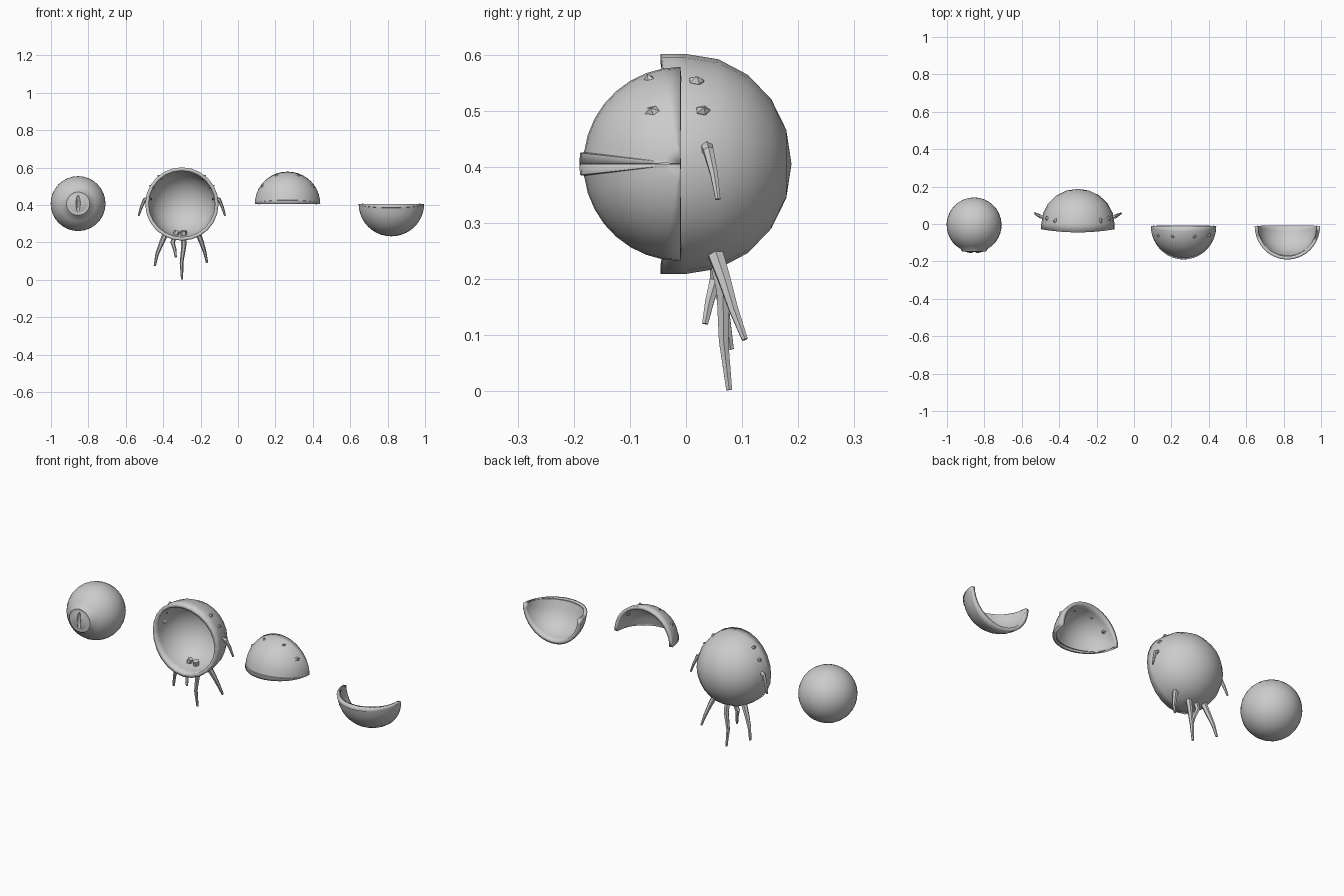
import bpy, bmesh
from math import sin, cos, pi, radians, sqrt
from mathutils import Vector, Matrix

if "Cube" in bpy.data.objects:
    bpy.data.objects.remove(bpy.data.objects["Cube"])


def finish(bm, name, loc, angle=35):
    me = bpy.data.meshes.new(name)
    bm.to_mesh(me)
    bm.free()
    ob = bpy.data.objects.new(name, me)
    ob.location = loc
    bpy.context.collection.objects.link(ob)
    bpy.ops.object.select_all(action='DESELECT')
    bpy.context.view_layer.objects.active = ob
    ob.select_set(True)
    if angle:
        bpy.ops.object.shade_smooth_by_angle(angle=radians(angle))
    return ob


def grid(rows, closed):
    """Skin rows of points; closed wraps each row around."""
    bm = bmesh.new()
    vs = [[bm.verts.new(p) for p in r] for r in rows]
    n = len(rows[0])
    for a, b in zip(vs, vs[1:]):
        for i in range(n if closed else n - 1):
            j = (i + 1) % n
            bm.faces.new((a[i], a[j], b[j], b[i]))
    bmesh.ops.remove_doubles(bm, verts=bm.verts, dist=1e-5)
    return bm


def outward(bm):
    bm.normal_update()
    for f in bm.faces:
        if f.normal.dot(f.calc_center_median()) < 0:
            f.normal_flip()


def revolve_y(profile, n):
    return [[(r * cos(2 * pi * i / n), y, r * sin(2 * pi * i / n)) for i in range(n)]
            for r, y in profile]


def thicken(ob, t):
    m = ob.modifiers.new("thickness", 'SOLIDIFY')
    m.thickness = t
    m.offset = -1


def wart(name, centre, direction, radius, size):
    # Small faceted lump half sunk in a spherical skin
    bm = bmesh.new()
    bmesh.ops.create_icosphere(bm, subdivisions=1, radius=1)
    d = Vector(direction).normalized()
    bmesh.ops.scale(bm, vec=(size, size * 0.7, 0.017), verts=bm.verts)
    bmesh.ops.rotate(bm, matrix=d.to_track_quat('Z', 'Y').to_matrix(), verts=bm.verts)
    finish(bm, name, Vector(centre) + d * (radius - 0.009), 0)


def tentacle(name, pts, r0, r1, sides=6):
    pts = [Vector(p) for p in pts]
    rows = []
    for k, p in enumerate(pts):
        t = (pts[min(k + 1, len(pts) - 1)] - pts[max(k - 1, 0)]).normalized()
        u = t.cross(Vector((0, 1, 0))).normalized()
        v = t.cross(u)
        r = r0 + (r1 - r0) * k / (len(pts) - 1)
        rows.append([p + u * r * cos(2 * pi * i / sides) + v * r * sin(2 * pi * i / sides)
                     for i in range(sides)])
    bm = grid(rows, True)
    bmesh.ops.holes_fill(bm, edges=bm.edges)
    bmesh.ops.recalc_face_normals(bm, faces=bm.faces)
    finish(bm, name, (0, 0, 0), 30)


# Eyeball with a slightly raised iris dome
R = 0.147
prof = [(R * sin(a), R * cos(a)) for a in [radians(151) * i / 14 for i in range(15)]]
prof += [(0.067, -0.137), (0.062, -0.142), (0.054, -0.1405), (0.042, -0.145),
         (0.025, -0.149), (0, -0.151)]
bm = grid(revolve_y(prof, 32), True)
bmesh.ops.recalc_face_normals(bm, faces=bm.faces)
EYE = (-0.855, -0.005, 0.407)
eye = finish(bm, "eyeball", EYE)

# Slit pupil cut into the dome
bm = bmesh.new()
bmesh.ops.create_uvsphere(bm, u_segments=16, v_segments=10, radius=1)
bmesh.ops.scale(bm, vec=(0.011, 0.018, 0.048), verts=bm.verts)
slit = finish(bm, "pupil_cutter", (EYE[0], EYE[1] - 0.15, EYE[2]))
cut = eye.modifiers.new("pupil", 'BOOLEAN')
cut.operation = 'DIFFERENCE'
cut.object = slit
slit.hide_render = True
slit.hide_set(True)

# Back shell: open bowl with a short straight collar, its rim curved at the sides
SHELL = Vector((-0.3, 0, 0.405))
SR = 0.196
prof = [(SR * sin(a), 0.188 * cos(a)) for a in [pi / 2 * i / 5 for i in range(6)]]
prof.append((SR, -0.045))
bm = grid(revolve_y(prof, 24), True)
for v in bm.verts:
    if v.co.y < -0.03:
        v.co.y += 0.017 * (v.co.x / SR) ** 2
outward(bm)
thicken(finish(bm, "back_shell", SHELL), 0.019)

# Shell warts, mirrored
for s, side in ((-1, "left"), (1, "right")):
    wart("shell_upper_wart_" + side, SHELL, (s * 0.122, 0.018, 0.147), SR, 0.016)
    wart("shell_side_wart_" + side, SHELL, (s * 0.165, 0.03, 0.095), SR, 0.015)

# Side tentacles, mirrored
for s, side in ((-1, "left"), (1, "right")):
    x = SHELL.x
    tentacle("side_tentacle_" + side,
             [(x + s * 0.165, 0.034, 0.44), (x + s * 0.2, 0.04, 0.428),
              (x + s * 0.217, 0.05, 0.387), (x + s * 0.231, 0.057, 0.342)], 0.013, 0.005)

# Lower tentacles
tentacle("lower_tentacle_left", [(-0.385, 0.05, 0.252), (-0.412, 0.06, 0.19),
                                 (-0.433, 0.07, 0.135), (-0.445, 0.08, 0.075)], 0.016, 0.006)
tentacle("lower_tentacle_short", [(-0.325, 0.055, 0.262), (-0.35, 0.053, 0.2),
                                  (-0.338, 0.042, 0.16), (-0.333, 0.034, 0.12)], 0.015, 0.006)
tentacle("lower_tentacle_long", [(-0.29, 0.05, 0.262), (-0.29, 0.066, 0.18),
                                 (-0.302, 0.067, 0.09), (-0.299, 0.077, 0.002)], 0.017, 0.006)
tentacle("lower_tentacle_right", [(-0.215, 0.05, 0.252), (-0.195, 0.068, 0.2),
                                  (-0.177, 0.085, 0.145), (-0.166, 0.105, 0.092)], 0.016, 0.006)


# Eyelids: quarter spheres with poles at the sides and a raised lip along the edge
def lid(name, loc, sign):
    steps = [(0, 0.18), (6.3, 0.18), (7.0, 0.173)] + [(7 + 83 * i / 8, 0.173) for i in range(1, 9)]
    rows = []
    for deg, r in steps:
        p = radians(deg)
        rows.append([(0.175 * -cos(t), -r * sin(t) * cos(p), sign * r * sin(t) * sin(p))
                     for t in [pi * i / 20 for i in range(21)]])
    bm = grid(rows, False)
    outward(bm)
    thicken(finish(bm, name, loc), 0.018)


UP = (0.265, -0.01, 0.405)
lid("upper_lid", UP, 1)
lid("lower_lid", (0.82, -0.01, 0.405), -1)

# Upper lid warts, mirrored
for s, side in ((-1, "left"), (1, "right")):
    wart("lid_side_wart_" + side, UP, (s * 0.138, -0.051, 0.096), 0.174, 0.018)
    wart("lid_top_wart_" + side, UP, (s * 0.058, -0.055, 0.15), 0.174, 0.012)
